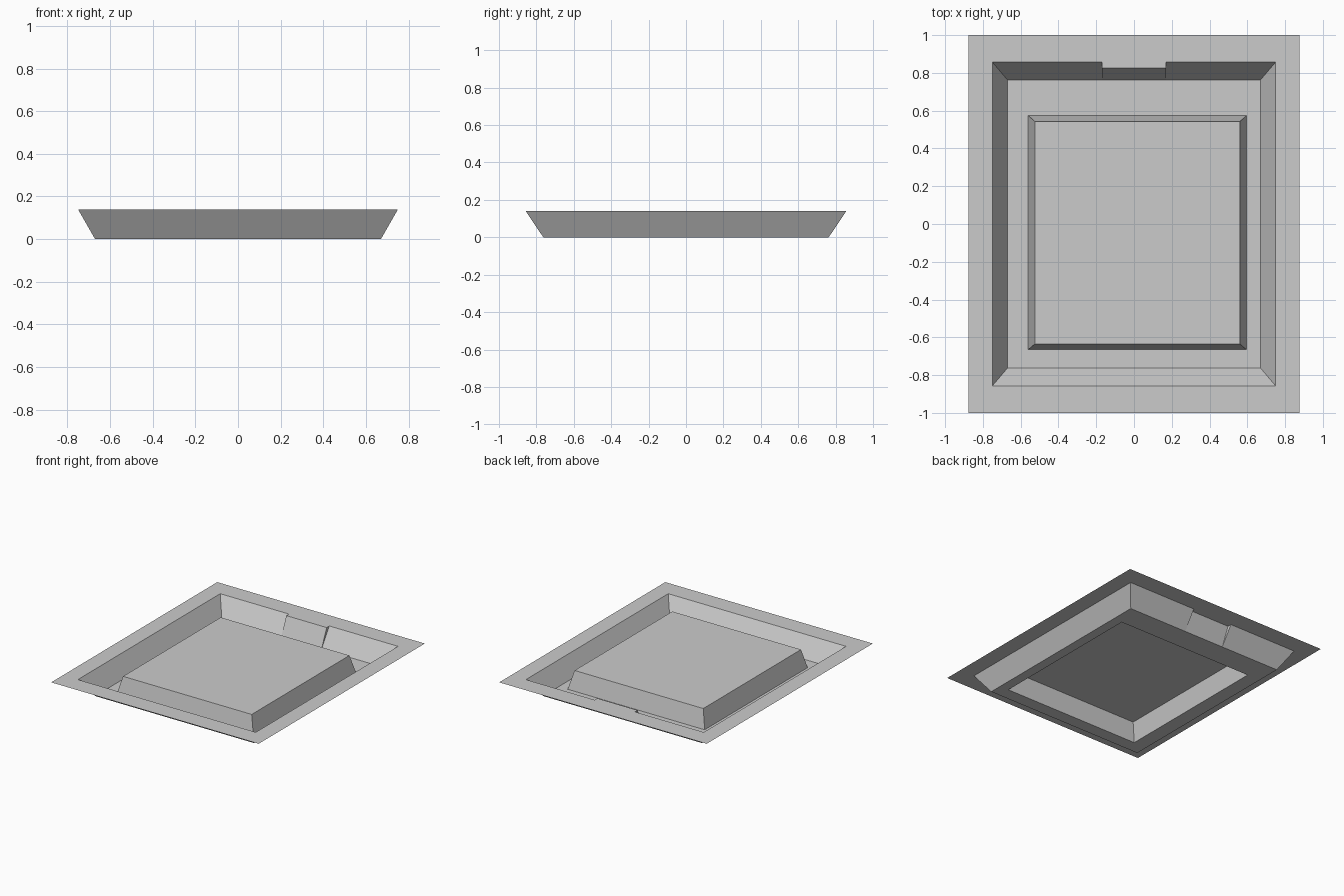
import bpy, bmesh

if "Cube" in bpy.data.objects:
    bpy.data.objects.remove(bpy.data.objects["Cube"])

H = 0.14          # tray depth
TAB_X = 0.17      # half width of the thumb tab in the back wall
TAB_Y = 0.825     # top edge of the tab


def rect(x0, x1, y0, y1, z):
    return [(x0, y0, z), (x1, y0, z), (x1, y1, z), (x0, y1, z)]


def band(a, b, sides=range(4)):
    """Quads joining two rectangles, from outer a to inner b."""
    return [[a[i], a[(i + 1) % 4], b[(i + 1) % 4], b[i]] for i in sides]


def sheet(name, polys):
    bm = bmesh.new()
    for poly in polys:
        bm.faces.new([bm.verts.new(p) for p in poly])
    bmesh.ops.remove_doubles(bm, verts=bm.verts[:], dist=1e-5)
    mesh = bpy.data.meshes.new(name)
    bm.to_mesh(mesh)
    bm.free()
    obj = bpy.data.objects.new(name, mesh)
    bpy.context.collection.objects.link(obj)
    return obj


# Cross-section rectangles from the outer edge inwards
edge = rect(-0.875, 0.875, -1.0, 1.0, H)
lip = rect(-0.75, 0.75, -0.857, 0.857, H)
floor = rect(-0.67, 0.67, -0.763, 0.763, 0)
foot = rect(-0.56, 0.595, -0.665, 0.575, 0)
top = rect(-0.525, 0.56, -0.635, 0.542, H)

# Flat rim, with the small tab filling the back of the opening
by, fy = lip[2][1], floor[2][1]
tab = [(-TAB_X, TAB_Y, H), (TAB_X, TAB_Y, H), (TAB_X, by, H), (-TAB_X, by, H)]
back_rim = [edge[2], edge[3], lip[3], tab[3], tab[2], lip[2]]
sheet("rim", band(edge, lip, (0, 1, 3)) + [back_rim, tab])

# Sloping walls; the back wall is split around the steeper tab
low_r, low_l = (TAB_X, fy, 0), (-TAB_X, fy, 0)
sheet("tray_walls", band(lip, floor, (0, 1, 3)) + [
    [lip[2], tab[2], low_r, floor[2]],
    [tab[3], lip[3], floor[3], low_l],
    [tab[1], tab[0], low_l, low_r],
    [tab[2], tab[1], low_r],
    [tab[0], tab[3], low_l],
])

# Floor frame around the hollow raised platform
sheet("floor", band(floor, foot))
sheet("raised_platform", band(foot, top) + [top])
